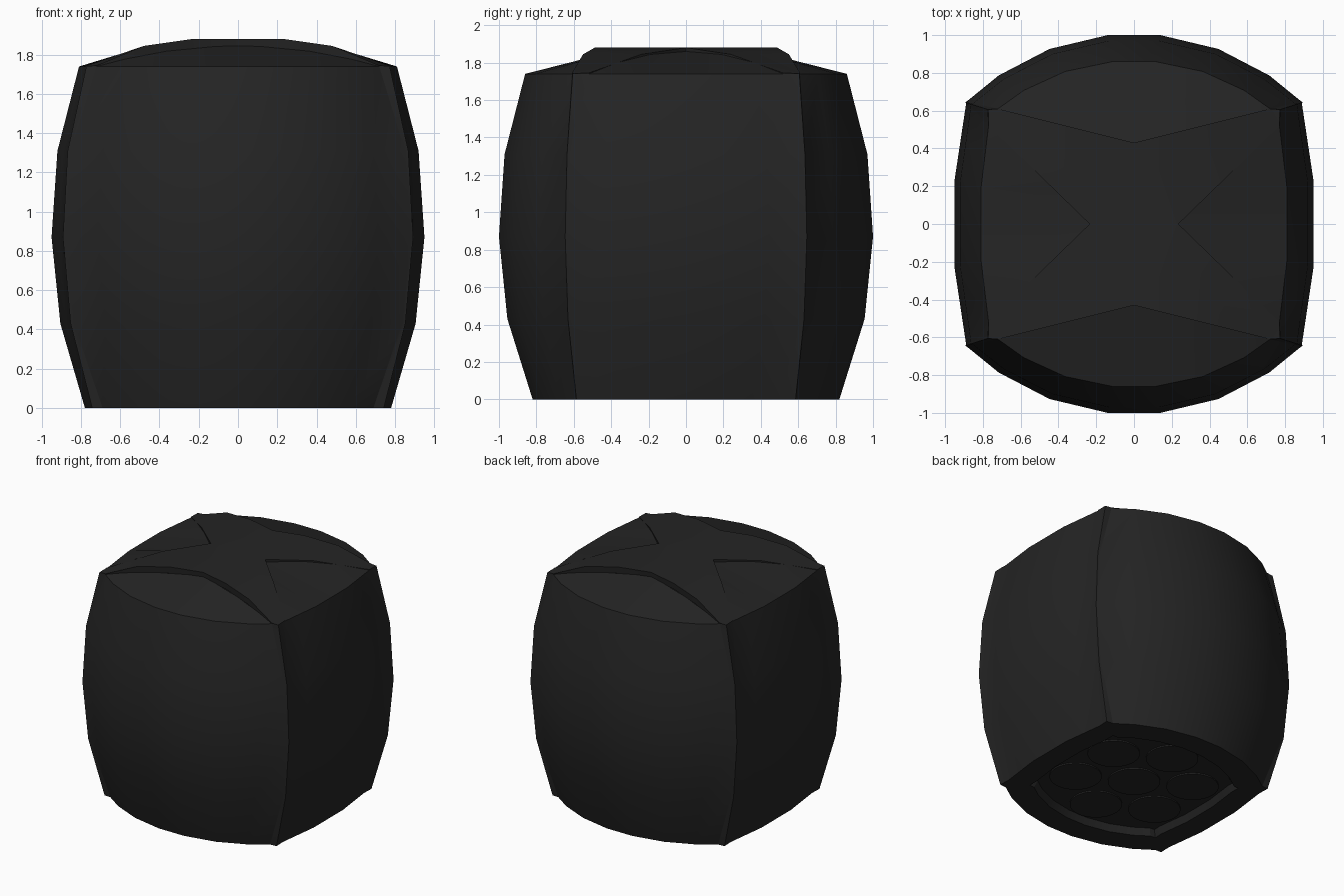
import bpy, bmesh, math

if "Cube" in bpy.data.objects:
    bpy.data.objects.remove(bpy.data.objects["Cube"])

black = bpy.data.materials.new("soft black")
black.diffuse_color = (0.018, 0.018, 0.018, 1)
black.use_nodes = True
black.node_tree.nodes["Principled BSDF"].inputs["Base Color"].default_value = black.diffuse_color


def finish(bm, name):
    me = bpy.data.meshes.new(name)
    bmesh.ops.recalc_face_normals(bm, faces=bm.faces)
    bm.to_mesh(me)
    bm.free()
    me.materials.append(black)
    ob = bpy.data.objects.new(name, me)
    bpy.context.collection.objects.link(ob)
    bpy.ops.object.select_all(action='DESELECT')
    ob.select_set(True)
    bpy.context.view_layer.objects.active = ob
    bpy.ops.object.shade_smooth_by_angle(angle=math.radians(28))
    return ob


# Cross-section levels: z, front bulge y, front edge x/y, side bulge x, side edge x/y
LEVELS = [
    (0.00, 0.82, 0.690, 0.590, 0.78, 0.740, 0.500),
    (0.43, 0.955, 0.835, 0.635, 0.905, 0.850, 0.605),
    (0.87, 1.00, 0.884, 0.650, 0.95, 0.889, 0.636),
    (1.31, 0.97, 0.850, 0.640, 0.92, 0.865, 0.617),
    (1.74, 0.86, 0.720, 0.610, 0.81, 0.770, 0.520),
]
FRONT = [(0, 1), (0.157, 1), (0.506, 0.79), (0.81, 0.39), (1, 0)]
SIDE = [(0, 1), (0.365, 1), (0.7, 0.472), (1, 0)]


def ring(level):
    z, fm, fx, fy, sm, sx, sy = level
    q = [(sx + (sm - sx) * b, sy * a) for a, b in SIDE]
    q.append((max(sx, fx) + 0.003, max(fy, sy) - 0.004))
    q += [(fx * a, fy + (fm - fy) * b) for a, b in reversed(FRONT)]
    half = q + [(-x, y) for x, y in reversed(q[:-1])]
    full = half + [(x, -y) for x, y in reversed(half[1:-1])]
    return [(x, y, z) for x, y in full]


# Bulging four-panel body with a recessed base
bm = bmesh.new()
base = ring(LEVELS[0])
loops = [[(x * .75, y * .75, .05) for x, y, z in base],
         [(x * .78, y * .78, 0) for x, y, z in base]]
loops += [ring(l) for l in LEVELS]
rows = [[bm.verts.new(p) for p in loop] for loop in loops]
n = len(base)
for a, b in zip(rows, rows[1:]):
    for i in range(n):
        j = (i + 1) % n
        bm.faces.new((a[i], a[j], b[j], b[i]))
bm.faces.new(rows[0])
finish(bm, "body")

# Four curved top flaps, each swept from the panel rim to a seam edge
z, fm, fx, fy, sm, sx, sy = LEVELS[-1]
APEX_Y, APEX_X = 0.43, 0.235


def flap(name, profile, half, edge, mid, apex, rise, swap, sign):
    bm = bmesh.new()
    pts = [(-a, b) for a, b in reversed(profile[1:])] + profile
    outer, inner = [], []
    for a, b in pts:
        o = (half * a, sign * (edge + (mid - edge) * b), z)
        i = (half * a, sign * (apex + (edge - apex) * abs(a)), z + rise * (1 - a * a))
        for p, row in ((o, outer), (i, inner)):
            row.append(bm.verts.new((p[1], p[0], p[2]) if swap else p))
    for k in range(len(pts) - 1):
        bm.faces.new((outer[k], outer[k + 1], inner[k + 1], inner[k]))
    bmesh.ops.remove_doubles(bm, verts=bm.verts, dist=1e-4)
    for f in bm.faces:
        f.normal_update()
    ob = finish(bm, name)
    if ob.data.polygons[len(ob.data.polygons) // 2].normal.z < 0:
        ob.data.flip_normals()


flap("front_flap", FRONT, fx, fy, fm, APEX_Y, 0.105, False, -1)
flap("back_flap", FRONT, fx, fy, fm, APEX_Y, 0.105, False, 1)
flap("left_flap", SIDE, sy, sx, sm, APEX_X, 0.12, True, -1)
flap("right_flap", SIDE, sy, sx, sm, APEX_X, 0.12, True, 1)

# Raised cross-shaped band between the flaps
bm = bmesh.new()
STATIONS = [(fx, sx, 1.745), (0.48, 0.48, 1.845), (APEX_X, APEX_X, 1.88)]
for mx in (1, -1):
    for my in (1, -1):
        V = lambda x, y, h: bm.verts.new((mx * x, my * y, h))
        rail = []
        for a, b, h in STATIONS:
            rail.append((V(a, APEX_Y + (fy - APEX_Y) * a / fx, h),
                         V(b, sy * (b - APEX_X) / (sx - APEX_X), h)))
        for (a, b), (c, d) in zip(rail, rail[1:]):
            bm.faces.new((a, b, d, c))
        bm.faces.new((rail[0][0], V(sx + .002, fy - .004, 1.742), rail[0][1]))
        # Centre quarter
        y = APEX_Y + (fy - APEX_Y) * APEX_X / fx
        bm.faces.new([V(0, 0, 1.88), V(APEX_X, 0, 1.88),
                      V(APEX_X, y, 1.88), V(0, APEX_Y, 1.88)])
bmesh.ops.remove_doubles(bm, verts=bm.verts, dist=1e-4)
rim = [e for e in bm.edges if e.is_boundary]
ext = bmesh.ops.extrude_edge_only(bm, edges=rim)
for v in ext["geom"]:
    if isinstance(v, bmesh.types.BMVert):
        v.co.z -= 0.05
        v.co.x *= 0.985
        v.co.y *= 0.985
finish(bm, "top_cross_band")

# Seven round pads in the base recess
spots = [(0, 0)] + [(0.42 * math.cos(math.radians(30 + 60 * k)),
                     0.42 * math.sin(math.radians(30 + 60 * k))) for k in range(6)]
for k, (x, y) in enumerate(spots):
    bpy.ops.mesh.primitive_cylinder_add(vertices=32, radius=0.185, depth=0.02,
                                        location=(x, y, 0.05))
    pad = bpy.context.object
    pad.name = f"base_pad_{k + 1}"
    pad.data.materials.append(black)
    bpy.ops.object.shade_smooth_by_angle(angle=math.radians(30))
